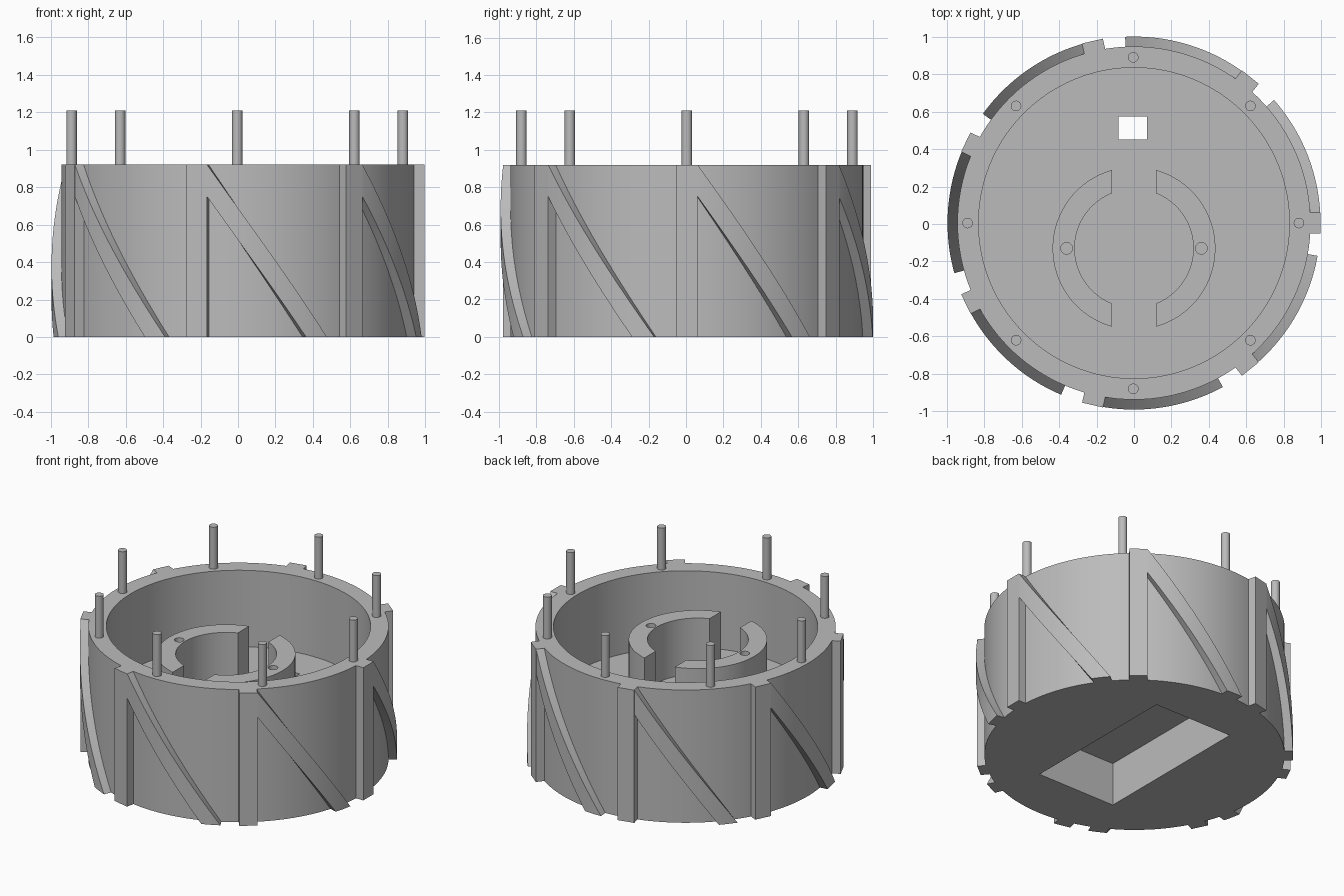
import bpy, bmesh
from math import sin, cos, radians, sqrt, acos, tau
from mathutils import Vector, Matrix

cube = bpy.data.objects.get("Cube")
if cube:
    bpy.data.objects.remove(cube, do_unlink=True)

HEIGHT, FLOOR, POST_TOP = 0.92, 0.39, 0.78
BODY_R, BORE_R, TREAD_R = 0.943, 0.83, 0.996
TREADS = 7
CENTRE_Y = 0.005

grey = bpy.data.materials.new("plain grey")
grey.use_nodes = True
grey.diffuse_color = (0.5, 0.5, 0.5, 1)
grey.node_tree.nodes["Principled BSDF"].inputs["Base Color"].default_value = (0.5, 0.5, 0.5, 1)


def finish(name, bm):
    bmesh.ops.remove_doubles(bm, verts=bm.verts, dist=0.00001)
    bmesh.ops.recalc_face_normals(bm, faces=bm.faces)
    mesh = bpy.data.meshes.new(name)
    bm.to_mesh(mesh)
    bm.free()
    mesh.materials.append(grey)
    obj = bpy.data.objects.new(name, mesh)
    bpy.context.collection.objects.link(obj)
    return obj


def extrude(bm, outline, z0, z1):
    """Prism over a flat outline."""
    face = bm.faces.new([bm.verts.new((x, y, z0)) for x, y in outline])
    side = bmesh.ops.extrude_face_region(bm, geom=[face])["geom"]
    bmesh.ops.translate(bm, vec=(0, 0, z1 - z0),
                        verts=[v for v in side if isinstance(v, bmesh.types.BMVert)])


def circle(r, x=0, y=0, n=24):
    return [(x + r * cos(tau * i / n), y + r * sin(tau * i / n)) for i in range(n)]


def rect(x0, x1, y0, y1):
    return [(x0, y0), (x1, y0), (x1, y1), (x0, y1)]


def cut(obj, outline, z0, z1):
    bm = bmesh.new()
    extrude(bm, outline, z0, z1)
    cutter = finish("cutter", bm)
    cutter.hide_render = True
    mod = obj.modifiers.new("cut", "BOOLEAN")
    mod.operation, mod.solver, mod.object = "DIFFERENCE", "EXACT", cutter
    bpy.context.view_layer.objects.active = obj
    bpy.ops.object.modifier_apply(modifier=mod.name)
    bpy.data.objects.remove(cutter, do_unlink=True)


def smooth(obj):
    bpy.ops.object.select_all(action="DESELECT")
    obj.select_set(True)
    bpy.context.view_layer.objects.active = obj
    bpy.ops.object.shade_smooth_by_angle(angle=radians(30))


# Drum with open bore, underside pocket and a window through the floor
bm = bmesh.new()
extrude(bm, circle(BODY_R, 0, CENTRE_Y, 128), 0, HEIGHT)
drum = finish("drum", bm)
cut(drum, circle(BORE_R, 0, CENTRE_Y, 128), FLOOR, HEIGHT + 0.1)
cut(drum, rect(-0.3, 0.3, -0.565, 0.577), -0.1, 0.3)
cut(drum, rect(-0.083, 0.07, 0.45, 0.575), 0.2, FLOOR + 0.1)
smooth(drum)

# Two facing curved posts with screw holes
POST_Y, GAP, OUT_R, IN_R = -0.13, 0.117, 0.435, 0.317


def half_ring(side, r, n=32):
    a = acos(GAP / r)
    return [(side * r * cos(a * (2 * i / n - 1)), POST_Y + r * sin(a * (2 * i / n - 1)))
            for i in range(n + 1)]


for side, name in ((1, "left_post"), (-1, "right_post")):
    bm = bmesh.new()
    extrude(bm, half_ring(side, OUT_R) + half_ring(side, IN_R)[::-1], FLOOR - 0.03, POST_TOP)
    post = finish(name, bm)
    cut(post, circle(0.031, side * 0.36, POST_Y), POST_TOP - 0.25, POST_TOP + 0.1)
    smooth(post)

# Upright treads around the wall
bm = bmesh.new()
for k in range(TREADS):
    turn = Matrix.Rotation(tau * k / TREADS, 2)
    bar = [turn @ Vector(p) for p in rect(0.9, TREAD_R + 0.001, -0.057, 0.057)]
    extrude(bm, [(p.x, p.y + CENTRE_Y) for p in bar], 0, HEIGHT)
finish("upright_treads", bm)

# Slanted treads running down from the top of each upright
SWEEP, DROP, STEPS = 38.0, 0.17, 38
bm = bmesh.new()
for k in range(TREADS):
    start = 360 * k / TREADS + 3.3
    rings = []
    for i in range(STEPS):
        t = SWEEP * i / STEPS
        top = HEIGHT * (1 - t / SWEEP)
        low = max(0, top - DROP)
        a = radians(start + t)
        rings.append([bm.verts.new((r * cos(a), r * sin(a) + CENTRE_Y, z))
                      for r, z in ((0.9, low), (TREAD_R, low), (TREAD_R, top), (0.9, top))])
    a = radians(start + SWEEP)
    tip = [bm.verts.new((r * cos(a), r * sin(a) + CENTRE_Y, 0)) for r in (0.9, TREAD_R)]
    rings.append([tip[0], tip[1], tip[1], tip[0]])
    bm.faces.new(rings[0])
    for p, q in zip(rings, rings[1:]):
        for j in range(4):
            loop = [p[j], p[(j + 1) % 4], q[(j + 1) % 4], q[j]]
            bm.faces.new(list(dict.fromkeys(loop)))
smooth(finish("slanted_treads", bm))

# Eight locating pins standing on the rim
for k in range(8):
    a = tau * k / 8
    bm = bmesh.new()
    extrude(bm, circle(0.028, 0.885 * cos(a) - 0.004, 0.885 * sin(a) + CENTRE_Y),
            HEIGHT - 0.05, 1.21)
    smooth(finish("rim_pin", bm))
